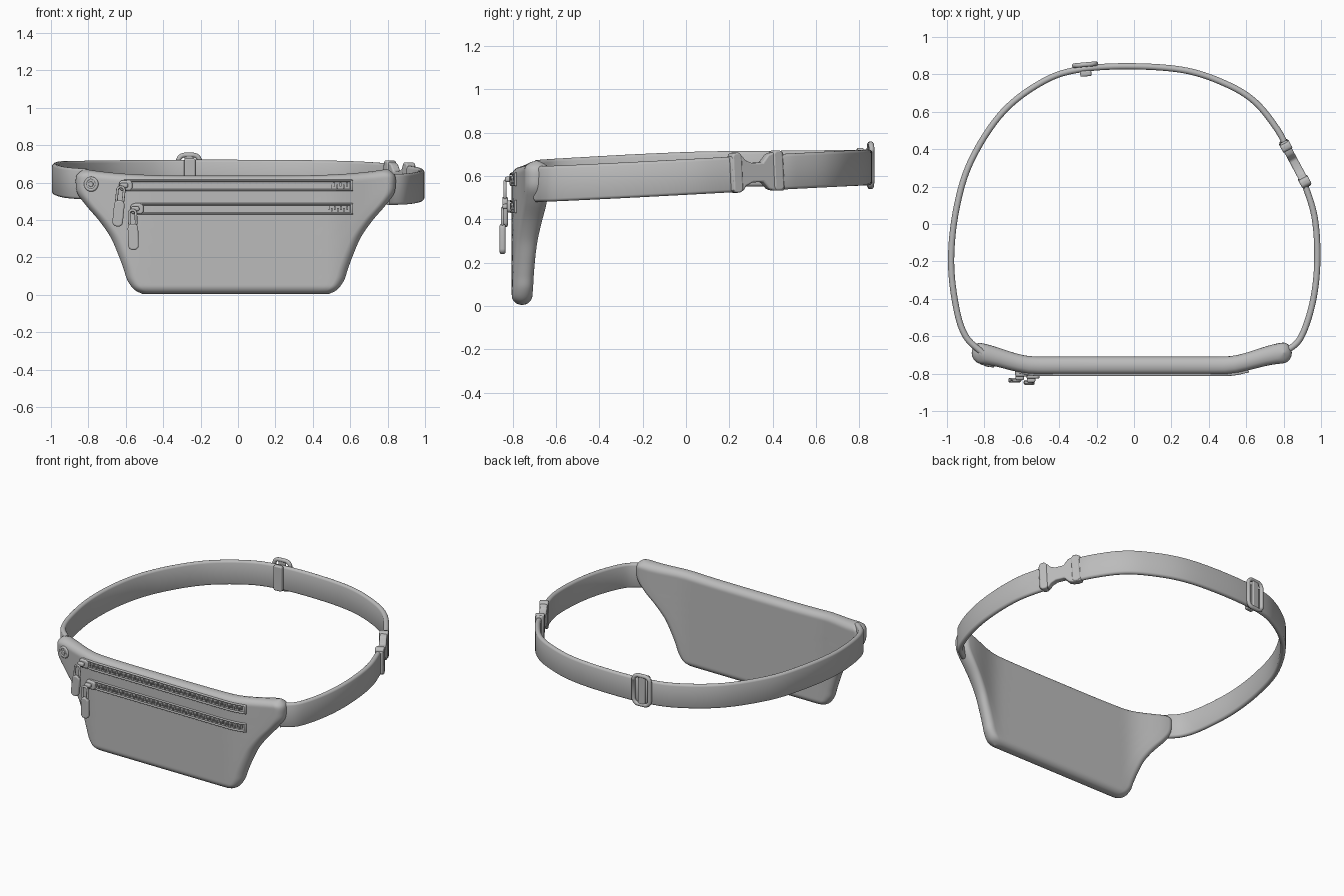
import bpy, bmesh, math
from mathutils import Vector, Matrix

cube = bpy.data.objects.get("Cube")
if cube:
    bpy.data.objects.remove(cube, do_unlink=True)

mat = bpy.data.materials.new("plain grey")
mat.use_nodes = True
GREY = (0.5, 0.5, 0.5, 1)
mat.diffuse_color = GREY
mat.node_tree.nodes["Principled BSDF"].inputs["Base Color"].default_value = GREY


def finish(name, bm, bevel=0, angle=40):
    """Turn a bmesh into a smooth shaded object, with optional bevelled edges."""
    bmesh.ops.remove_doubles(bm, verts=bm.verts, dist=1e-5)
    bmesh.ops.recalc_face_normals(bm, faces=bm.faces)
    mesh = bpy.data.meshes.new(name)
    bm.to_mesh(mesh)
    bm.free()
    mesh.materials.append(mat)
    ob = bpy.data.objects.new(name, mesh)
    bpy.context.collection.objects.link(ob)
    if bevel:
        mod = ob.modifiers.new("soft edges", "BEVEL")
        mod.width, mod.segments = bevel, 3
    bpy.ops.object.select_all(action="DESELECT")
    ob.select_set(True)
    bpy.context.view_layer.objects.active = ob
    bpy.ops.object.shade_smooth_by_angle(angle=math.radians(angle))
    return ob


def loft(bm, rings):
    """Skin closed rings of equal length and cap both ends."""
    rows = [[bm.verts.new(p) for p in ring] for ring in rings]
    for a, b in zip(rows, rows[1:]):
        for i in range(len(a)):
            j = (i + 1) % len(a)
            bm.faces.new((a[i], a[j], b[j], b[i]))
    bm.faces.new(rows[0])
    bm.faces.new(rows[-1])


def smooth_path(pts, steps=8):
    """Catmull-Rom curve through the points."""
    p = [Vector(q) for q in pts]
    p = [2 * p[0] - p[1]] + p + [2 * p[-1] - p[-2]]
    out = []
    for a, b, c, d in zip(p, p[1:], p[2:], p[3:]):
        for k in range(steps):
            t = k / steps
            out.append(0.5 * (2 * b + (c - a) * t + (2 * a - 5 * b + 4 * c - d) * t * t
                              + (3 * b - a - 3 * c + d) * t ** 3))
    return out + [p[-2]]


def ribbon(name, pts, thick, height):
    """Sweep an upright rounded band along a path."""
    bm, rings = bmesh.new(), []
    for i, p in enumerate(pts):
        d = pts[min(i + 1, len(pts) - 1)] - pts[max(i - 1, 0)]
        n = Vector((d.y, -d.x, 0)).normalized()
        ring = []
        for k in range(16):
            a = math.tau * (k + 0.5) / 16
            c, s = math.cos(a), math.sin(a)
            r = min(thick, height) / 2
            ring.append(p + n * (c * thick / 2)
                        + Vector((0, 0, s * r + math.copysign(height / 2 - r, s))))
        rings.append(ring)
    loft(bm, rings)
    return finish(name, bm, angle=60)


def plate(name, outline, depth, matrix, bevel=0.008):
    """Extrude an x-z outline along y, then place it."""
    bm = bmesh.new()
    loft(bm, [[matrix @ Vector((x, y, z)) for x, z in outline] for y in (-depth / 2, depth / 2)])
    return finish(name, bm, bevel)


def rounded(w, h, r, n=6):
    pts = []
    for q, (sx, sz) in enumerate(((1, 1), (-1, 1), (-1, -1), (1, -1))):
        for k in range(n + 1):
            a = math.pi / 2 * (q + k / n)
            pts.append((sx * (w / 2 - r) + r * math.cos(a), sz * (h / 2 - r) + r * math.sin(a)))
    return pts


def tube(name, pts, radius, matrix):
    """Closed round wire through x-z points."""
    c, s = [], len(pts)
    path = [matrix @ Vector((x, 0, z)) for x, z in pts]
    side = (matrix.to_3x3() @ Vector((0, 1, 0))).normalized()
    for i, p in enumerate(path + path[:1]):
        d = (path[(i + 1) % s] - path[(i - 1) % s]).normalized()
        u = d.cross(side)
        c.append([p + radius * (u * math.cos(a) + side * math.sin(a))
                  for a in (math.tau * k / 10 for k in range(10))])
    bm = bmesh.new()
    loft(bm, c)
    bmesh.ops.remove_doubles(bm, verts=bm.verts, dist=1e-5)
    return finish(name, bm, angle=70)


# Pouch: stacked rounded slices whose ends sweep backwards
def mid_y(x):
    t = min(max((abs(x + 0.01) - 0.5) / 0.34, 0), 1)
    return -0.757 + 0.068 * t * t * (3 - 2 * t)


PROFILE = [(0.50, 0.005), (0.545, 0.03), (0.58, 0.08), (0.60, 0.14), (0.63, 0.22), (0.67, 0.31),
           (0.73, 0.4), (0.805, 0.485), (0.845, 0.54), (0.855, 0.59), (0.85, 0.64), (0.81, 0.675)]
rings = []
for w, _, z in smooth_path([(w, 0, z) for w, z in PROFILE], 6):
    half = 0.0475
    for gap in (z - 0.005, 0.675 - z):
        half *= math.sqrt(max(0, 1 - max(0, 1 - gap / 0.045) ** 2))
    r = 0.05
    cap = [(w - r + r * math.sin(a), math.cos(a)) for a in (math.pi / 16 * k for k in range(9))]
    flat = [((w - r) * (k / 14 - 1), 1) for k in range(1, 28)]
    side = [(-x, h) for x, h in reversed(cap)] + flat + cap
    loop = [(x, -h) for x, h in side] + [(x, h) for x, h in reversed(side[1:-1])]
    ring = []
    for x, h in loop:
        puff = half * (1 + 0.2 * max(0, abs(x) - 0.6) / 0.25)
        dip = 0.037 * max(0, 1 - (x / 0.82) ** 4) * max(0, (z - 0.3) / 0.37)
        ring.append(Vector((x - 0.012, mid_y(x) + h * puff, z - dip)))
    rings.append(ring)
bm = bmesh.new()
loft(bm, rings)
finish("pouch", bm, angle=70)

# Belt in two runs that meet at the buckle
def belt(points):
    return smooth_path([(x, y, 0.56 + 0.052 * (y + 0.68) + 0.018 * (1 - x)
                         * (1 - max(0, y) / 0.9)) for x, y in points])


right_run = belt([(0.80, -0.69), (0.89, -0.61), (0.955, -0.42), (0.98, -0.2), (0.965, 0.04), (0.9, 0.25)])
long_run = belt([(0.825, 0.39), (0.77, 0.5), (0.65, 0.65), (0.5, 0.745), (0.28, 0.82), (0, 0.843),
                 (-0.28, 0.828), (-0.48, 0.765), (-0.7, 0.6), (-0.87, 0.34), (-0.95, 0.08),
                 (-0.978, -0.2), (-0.95, -0.45), (-0.9, -0.6), (-0.81, -0.69)])
ribbon("short_belt", right_run, 0.034, 0.165)
ribbon("long_belt", long_run, 0.034, 0.165)


def frame(origin, along):
    x = Vector(along).normalized()
    y = Vector((0, 0, 1)).cross(x).normalized()
    m = Matrix((x, y, x.cross(y))).transposed().to_4x4()
    return Matrix.Translation(origin) @ m


# Side release buckle with a narrow waist
side = frame((0.863, 0.32, 0.617), (-0.075, 0.14, 0.008))
half = [(-0.135, 0.08), (-0.075, 0.082), (-0.06, 0.06), (-0.025, 0.045), (0.03, 0.045),
        (0.06, 0.08), (0.085, 0.088), (0.14, 0.09)]
plate("buckle", half + [(x, -z) for x, z in reversed(half)], 0.046, side)
for x in (-0.105, 0.11):
    plate("buckle_band", rounded(0.05, 0.185, 0.02),
          0.056, side @ Matrix.Translation((x, 0, 0.004)))

# Length adjuster at the back
back = frame((-0.26, 0.83, 0.65), (1, 0.09, 0))
tube("adjuster_frame", rounded(0.115, 0.195, 0.035), 0.013, back @ Matrix.Translation((0, 0.022, 0)))
plate("adjuster_bar", rounded(0.05, 0.2, 0.02), 0.018, back @ Matrix.Translation((0, 0.022, 0)))
plate("adjuster_loop", rounded(0.06, 0.17, 0.012), 0.03, back @ Matrix.Translation((0, -0.026, -0.005)))

# Zips: two rails, a row of teeth, slider and hanging pull
def front_y(x):
    return mid_y(x) - 0.0475


for name, z, start, pull_x, lean in (("upper", 0.585, -0.61, -0.63, 0.1), ("lower", 0.46, -0.55, -0.563, -0.03)):
    xs = [start + (0.61 - start) * k / 30 for k in range(31)]
    for side_name, dz in (("top", 0.025), ("bottom", -0.025)):
        ribbon(f"{name}_zip_{side_name}_rail", [Vector((x, front_y(x), z + dz)) for x in xs], 0.018, 0.012)
    ribbon(f"{name}_zip_end", [Vector((x, front_y(x), z)) for x in (0.6, 0.613)], 0.018, 0.06)
    bm = bmesh.new()
    for k in range(70):
        x = start + (0.6 - start) * k / 70
        place = Matrix.Translation((x, front_y(x), z + (0.005 if k % 2 else -0.005)))
        bmesh.ops.create_cube(bm, size=1, matrix=place @ Matrix.Diagonal((0.009, 0.014, 0.02, 1)))
    finish(f"{name}_zip_teeth", bm)
    y = front_y(start)
    at = Matrix.Translation
    plate(f"{name}_zip_slider", rounded(0.07, 0.055, 0.018), 0.034, at((start + 0.01, y - 0.008, z)))
    plate(f"{name}_zip_bridge", rounded(0.045, 0.025, 0.01), 0.03, at((start, y - 0.03, z)))
    hang = at((pull_x, y - 0.045, z - 0.06)) @ Matrix.Rotation(lean, 4, "Y")
    tube(f"{name}_pull_ring", rounded(0.036, 0.085, 0.016), 0.007, hang @ at((0, 0, 0.01)))
    plate(f"{name}_pull_tab", rounded(0.056, 0.14, 0.024), 0.026, hang @ at((0, 0, -0.09)))

# Snap stud on the right end
stud = frame((-0.785, mid_y(-0.785) - 0.056, 0.592), (1, -0.25, 0))
tube("snap_rim", rounded(0.062, 0.062, 0.031), 0.009, stud)
plate("snap_disc", rounded(0.06, 0.06, 0.03), 0.012, stud, 0.003)
plate("snap_centre", rounded(0.028, 0.028, 0.014), 0.022, stud, 0.004)
